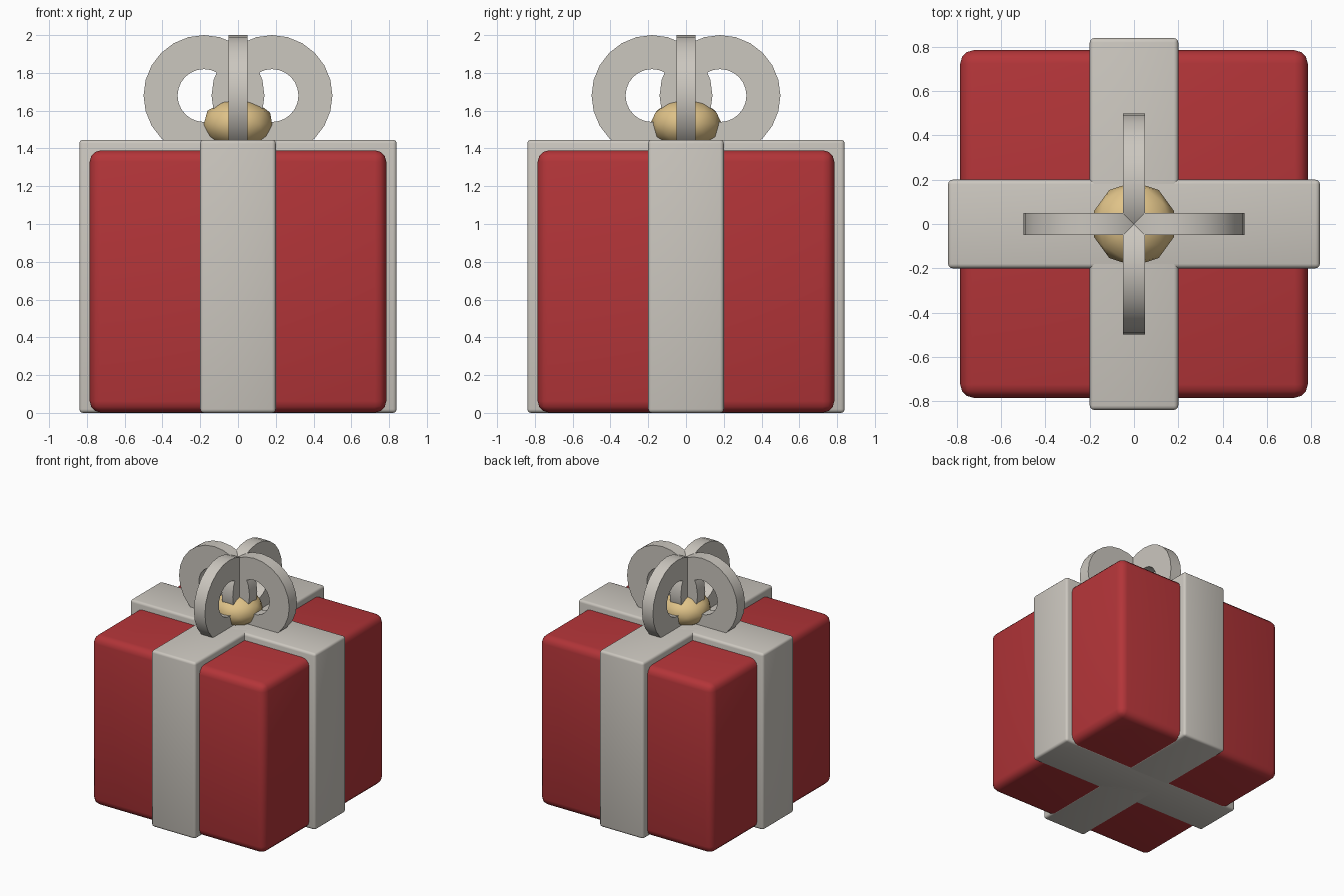
import bpy, bmesh, math
from mathutils import Matrix

if "Cube" in bpy.data.objects:
    bpy.data.objects.remove(bpy.data.objects["Cube"])


def material(name, rgb):
    m = bpy.data.materials.new(name)
    m.diffuse_color = (*rgb, 1)
    m.use_nodes = True
    m.node_tree.nodes["Principled BSDF"].inputs["Base Color"].default_value = m.diffuse_color
    return m


RED = material("red_paper", (0.45, 0.035, 0.04))
SILVER = material("pale_ribbon", (0.6, 0.57, 0.52))
GOLD = material("gold", (0.75, 0.55, 0.25))


def finish(name, bm, mat):
    bmesh.ops.recalc_face_normals(bm, faces=bm.faces)
    me = bpy.data.meshes.new(name)
    bm.to_mesh(me)
    bm.free()
    ob = bpy.data.objects.new(name, me)
    bpy.context.collection.objects.link(ob)
    me.materials.append(mat)
    bpy.ops.object.select_all(action='DESELECT')
    ob.select_set(True)
    bpy.context.view_layer.objects.active = ob
    bpy.ops.object.shade_smooth_by_angle(angle=math.radians(30))
    return ob


def rounded_box(name, size, z0, bevel, mat):
    bm = bmesh.new()
    bmesh.ops.create_cube(bm, size=1)
    bmesh.ops.scale(bm, vec=size, verts=bm.verts)
    bmesh.ops.translate(bm, vec=(0, 0, z0 + size[2] / 2), verts=bm.verts)
    bmesh.ops.bevel(bm, geom=bm.edges[:], offset=bevel, segments=3,
                    profile=0.5, affect='EDGES')
    return finish(name, bm, mat)


def bow_loop(name, turn, outer=0.32, inner=0.14, half=0.05, sides=24):
    # rectangular section spun into a flat upright ring, offset from centre
    bm = bmesh.new()
    section = [(inner, -half), (outer, -half), (outer, half), (inner, half)]
    rings = []
    for i in range(sides):
        a = math.tau * i / sides
        rings.append([bm.verts.new((0.18 + r * math.cos(a), y,
                                    1.68 + r * math.sin(a))) for r, y in section])
    for i, ring in enumerate(rings):
        nxt = rings[(i + 1) % sides]
        for j in range(4):
            k = (j + 1) % 4
            bm.faces.new((ring[j], ring[k], nxt[k], nxt[j]))
    bm.transform(Matrix.Rotation(turn, 4, 'Z'))
    return finish(name, bm, SILVER)


# Wrapped box and the two crossing ribbons
rounded_box("gift_box", (1.57, 1.57, 1.388), 0.002, 0.06, RED)
rounded_box("ribbon_across", (1.68, 0.4, 1.446), 0, 0.02, SILVER)
rounded_box("ribbon_front_to_back", (0.4, 1.68, 1.446), 0, 0.02, SILVER)

# Four bow loops
for i, side in enumerate(("right", "back", "left", "front")):
    bow_loop(f"bow_loop_{side}", i * math.pi / 2)

# Squashed low-poly knot
bm = bmesh.new()
bmesh.ops.create_icosphere(bm, subdivisions=2, radius=0.19)
bmesh.ops.scale(bm, vec=(1, 1, 0.7), verts=bm.verts)
bmesh.ops.translate(bm, vec=(0, 0, 1.53), verts=bm.verts)
finish("bow_knot", bm, GOLD)
